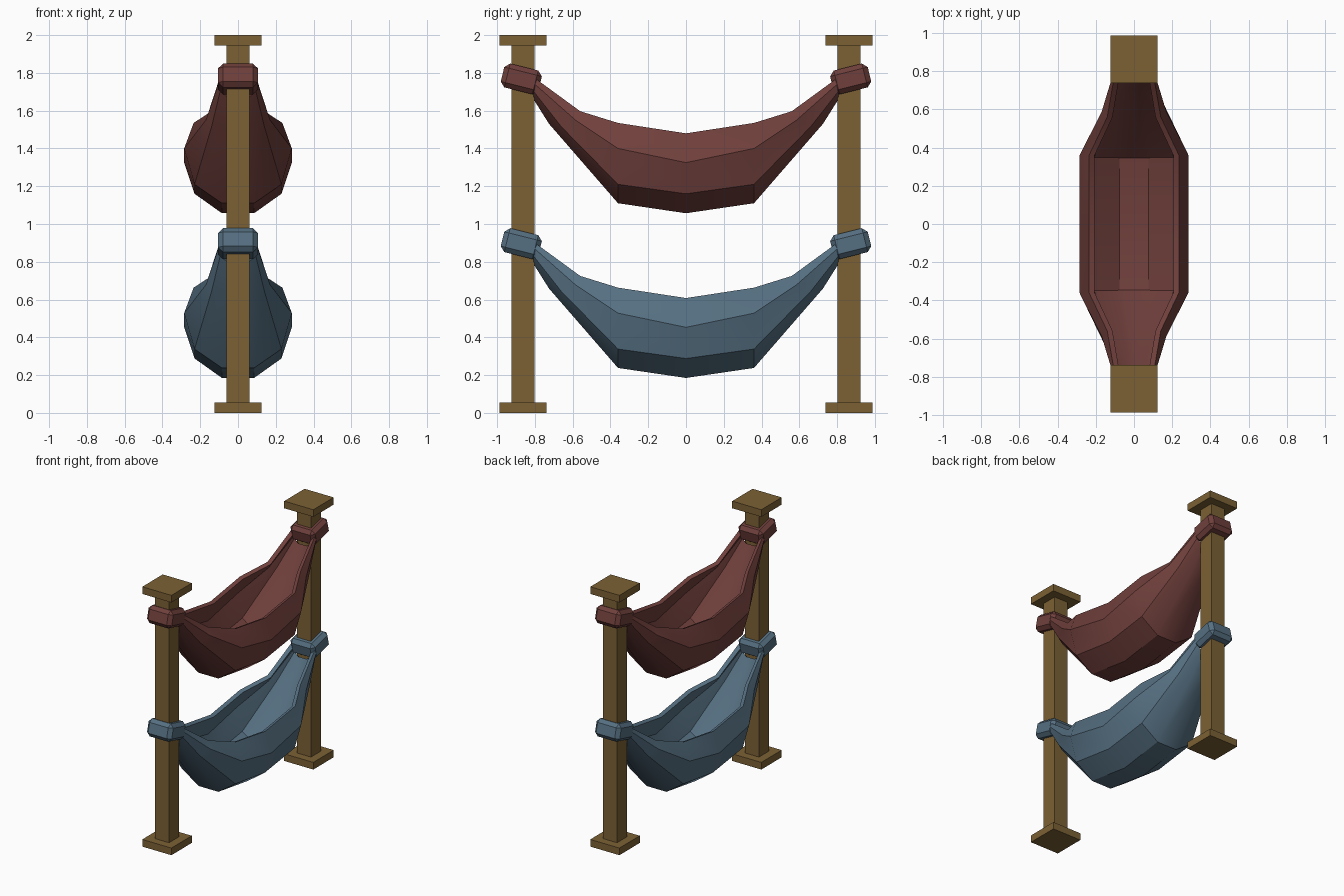
import bpy, bmesh
from math import radians

if "Cube" in bpy.data.objects:
    bpy.data.objects.remove(bpy.data.objects["Cube"])


def material(name, rgb):
    m = bpy.data.materials.new(name)
    m.diffuse_color = (*rgb, 1)
    m.use_nodes = True
    m.node_tree.nodes["Principled BSDF"].inputs["Base Color"].default_value = m.diffuse_color
    return m


wood = material("wood", (0.20, 0.12, 0.035))
red = material("red_cloth", (0.162, 0.051, 0.045))
blue = material("blue_cloth", (0.093, 0.162, 0.223))


def box(name, centre, size, mat, tilt=0, bevel=0):
    bpy.ops.mesh.primitive_cube_add(size=1, location=centre, rotation=(tilt, 0, 0))
    o = bpy.context.object
    o.name = name
    o.scale = size
    bpy.ops.object.transform_apply(location=False, rotation=False, scale=True)
    o.data.materials.append(mat)
    if bevel:
        b = o.modifiers.new("bevel", "BEVEL")
        b.width = bevel
        b.segments = 1
    return o


# Half cross-sections (x, y, z) from rim to bottom: middle, quarter, neck, end
MIDDLE = [(0.235, 0, 1.48), (0.285, 0, 1.325), (0.23, 0, 1.16), (0.085, 0, 1.057)]
QUARTER = [(0.235, 0.36, 1.535), (0.285, 0.36, 1.40), (0.23, 0.36, 1.21), (0.085, 0.36, 1.11)]
NECK = [(0.14, 0.56, 1.597), (0.17, 0.585, 1.55), (0.14, 0.66, 1.515), (0.055, 0.725, 1.53)]
END = [(0.10, 0.79, 1.765), (0.105, 0.80, 1.74), (0.095, 0.805, 1.70), (0.045, 0.81, 1.665)]


def hammock(name, mat, drop):
    bm = bmesh.new()
    stations = [(END, -1), (NECK, -1), (QUARTER, -1), (MIDDLE, 1),
                (QUARTER, 1), (NECK, 1), (END, 1)]
    rings = []
    for half, s in stations:
        pts = half + [(-x, y, z) for x, y, z in reversed(half)]
        rings.append([bm.verts.new((x, y * s, z - drop)) for x, y, z in pts])
    for a, b in zip(rings, rings[1:]):
        for i in range(len(a) - 1):
            bm.faces.new((a[i], a[i + 1], b[i + 1], b[i]))
    # Outer side faces away from the hollow
    bm.normal_update()
    bottom = min(bm.faces, key=lambda f: f.calc_center_median().z)
    if bottom.normal.z > 0:
        bmesh.ops.reverse_faces(bm, faces=bm.faces[:])
    me = bpy.data.meshes.new(name)
    bm.to_mesh(me)
    bm.free()
    me.materials.append(mat)
    o = bpy.data.objects.new(name, me)
    bpy.context.collection.objects.link(o)
    # Cloth thickness, grown inward
    sol = o.modifiers.new("thickness", "SOLIDIFY")
    sol.thickness = 0.03
    sol.offset = -1
    bpy.ops.object.select_all(action="DESELECT")
    o.select_set(True)
    bpy.context.view_layer.objects.active = o
    bpy.ops.object.modifier_apply(modifier=sol.name)
    bpy.ops.object.shade_smooth_by_angle(angle=radians(30))


# Posts with square feet and caps
for s, side in ((-1, "front"), (1, "back")):
    y = s * 0.863
    box(side + "_post", (0, y, 1), (0.12, 0.123, 1.96), wood)
    box(side + "_foot", (0, y, 0.0275), (0.248, 0.248, 0.055), wood)
    box(side + "_cap", (0, y, 1.9725), (0.248, 0.248, 0.055), wood)

# Two hammocks, each tied to the posts by tilted wraps
for level, mat, drop in (("upper", red, 0), ("lower", blue, 0.872)):
    hammock(level + "_hammock", mat, drop)
    for s, side in ((-1, "front"), (1, "back")):
        box(f"{level}_{side}_wrap", (0, s * 0.872, 1.768 - drop),
            (0.21, 0.205, 0.13), mat, s * radians(14), 0.026)
